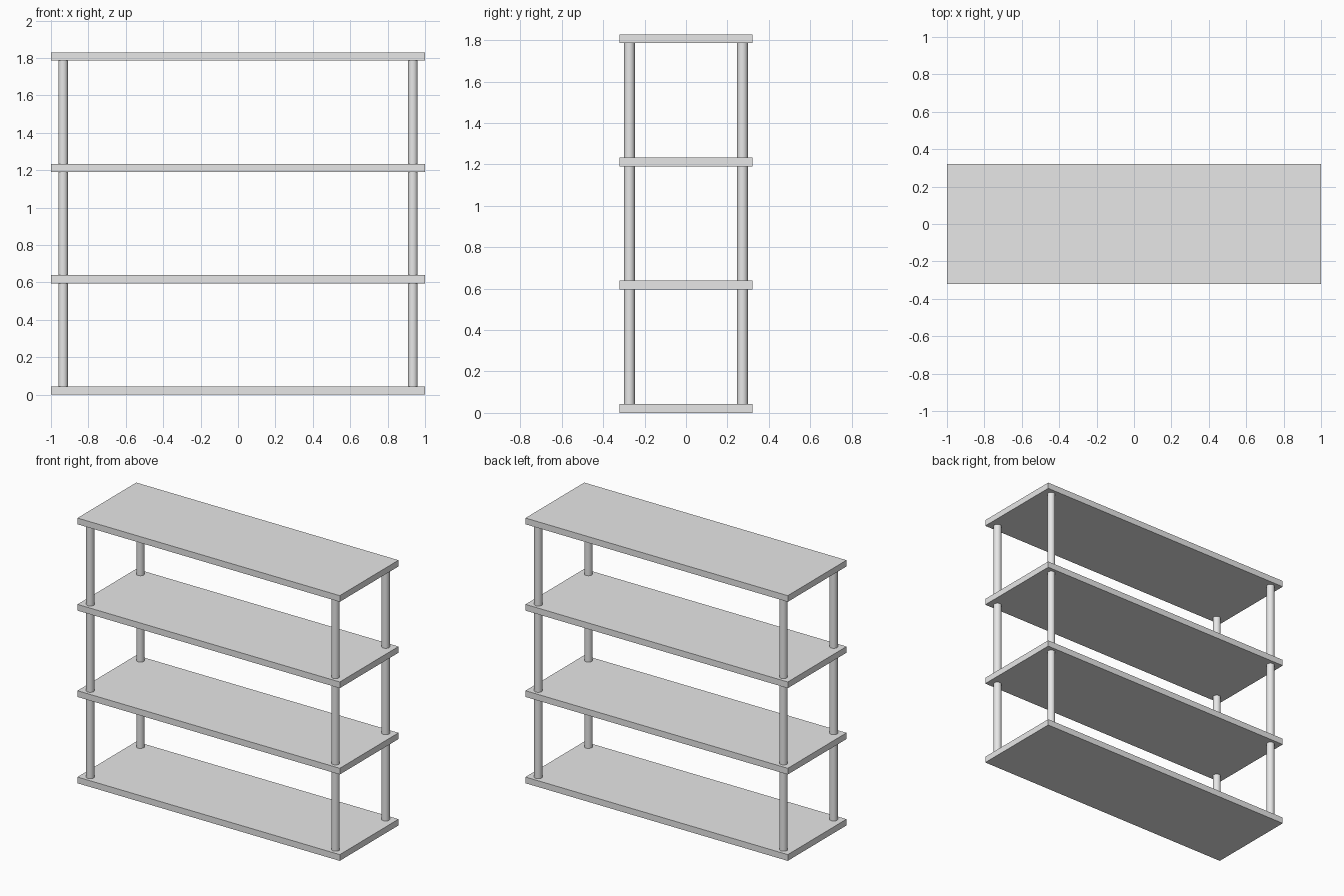
import bpy

WIDTH, DEPTH, THICK = 2.0, 0.64, 0.043
PITCH, LEVELS = 0.595, 4
POST_X, POST_Y, POST_R = 0.935, 0.273, 0.026

cube = bpy.data.objects.get("Cube")
if cube:
    bpy.data.objects.remove(cube, do_unlink=True)

grey = bpy.data.materials.new("light grey")
grey.use_nodes = True
grey.diffuse_color = (0.8, 0.8, 0.8, 1)
grey.node_tree.nodes["Principled BSDF"].inputs["Base Color"].default_value = (0.8, 0.8, 0.8, 1)


def finish(name):
    obj = bpy.context.object
    obj.name = name
    obj.data.materials.append(grey)
    return obj


def add_shelf(level):
    bpy.ops.mesh.primitive_cube_add(size=1, location=(0, 0, level * PITCH + THICK / 2))
    shelf = finish(f"shelf_{level + 1}")
    shelf.scale = (WIDTH, DEPTH, THICK)
    bpy.ops.object.transform_apply(location=False, rotation=False, scale=True)


def add_post(name, x, y, level):
    # Each post fills the gap between one shelf and the next
    z = level * PITCH + (THICK + PITCH) / 2
    bpy.ops.mesh.primitive_cylinder_add(vertices=32, radius=POST_R,
                                        depth=PITCH - THICK, location=(x, y, z))
    finish(f"{name}_{level + 1}")
    bpy.ops.object.shade_smooth_by_angle()


# Shelves
for level in range(LEVELS):
    add_shelf(level)

# Round corner posts
for level in range(LEVELS - 1):
    for side, sx in (("left", 1), ("right", -1)):
        for end, sy in (("front", -1), ("back", 1)):
            add_post(f"{end}_{side}_post", sx * POST_X, sy * POST_Y, level)
